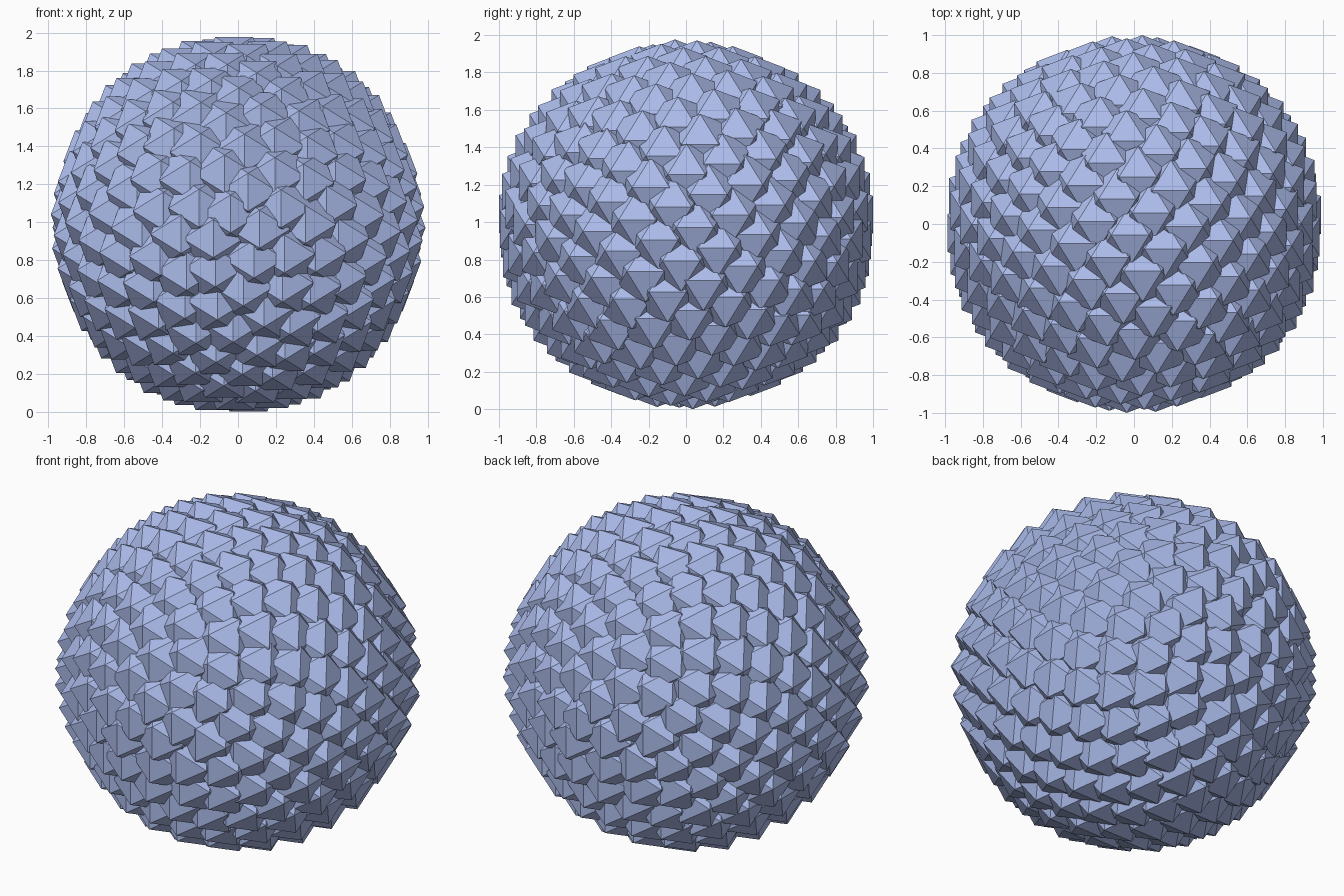
import bpy, bmesh
from math import pi, sqrt, sin, cos, radians
from mathutils import Vector

if "Cube" in bpy.data.objects:
    bpy.data.objects.remove(bpy.data.objects["Cube"])

COUNT = 300            # number of clustered crystals
R_SIDE, R_DEPTH = 0.829, 0.841
HALF_EDGE = 0.1        # half the edge length of a crystal
START = radians(-35)   # angle of the first crystal on the spiral
GOLD = (1 + sqrt(5)) / 2
TURN = pi * (3 - sqrt(5))

# One axis-aligned icosahedron: three crossed golden rectangles
corners = []
for a in (-1, 1):
    for b in (-GOLD, GOLD):
        corners += [Vector(p) * HALF_EDGE for p in ((a, 0, b), (b, a, 0), (0, b, a))]

crystal = bmesh.new()
for c in corners:
    crystal.verts.new(c)
bmesh.ops.convex_hull(crystal, input=crystal.verts[:])
bmesh.ops.recalc_face_normals(crystal, faces=crystal.faces[:])
crystal.verts.index_update()
base = [v.co.copy() for v in crystal.verts]
tris = [[v.index for v in f.verts] for f in crystal.faces]
crystal.free()

# Crystals spread over the ball on a golden spiral running front to back
verts, faces = [], []
for i in range(COUNT):
    h = 1 - (2 * i + 1) / COUNT
    r = sqrt(1 - h * h) * R_SIDE
    angle = START + i * TURN
    centre = Vector((r * sin(angle), -h * R_DEPTH, r * cos(angle)))
    start = len(verts)
    verts += [centre + v for v in base]
    faces += [[start + k for k in t] for t in tris]

# Stand the ball on the floor
low = min(v.z for v in verts)
mesh = bpy.data.meshes.new("crystal_ball")
mesh.from_pydata([(v.x, v.y, v.z - low) for v in verts], [], faces)
mesh.update()
ball = bpy.data.objects.new("crystal_ball", mesh)
bpy.context.collection.objects.link(ball)

# Slate blue colour
blue = bpy.data.materials.new("slate_blue")
blue.diffuse_color = (0.41, 0.50, 0.83, 1)
blue.use_nodes = True
blue.node_tree.nodes["Principled BSDF"].inputs["Base Color"].default_value = blue.diffuse_color
mesh.materials.append(blue)
